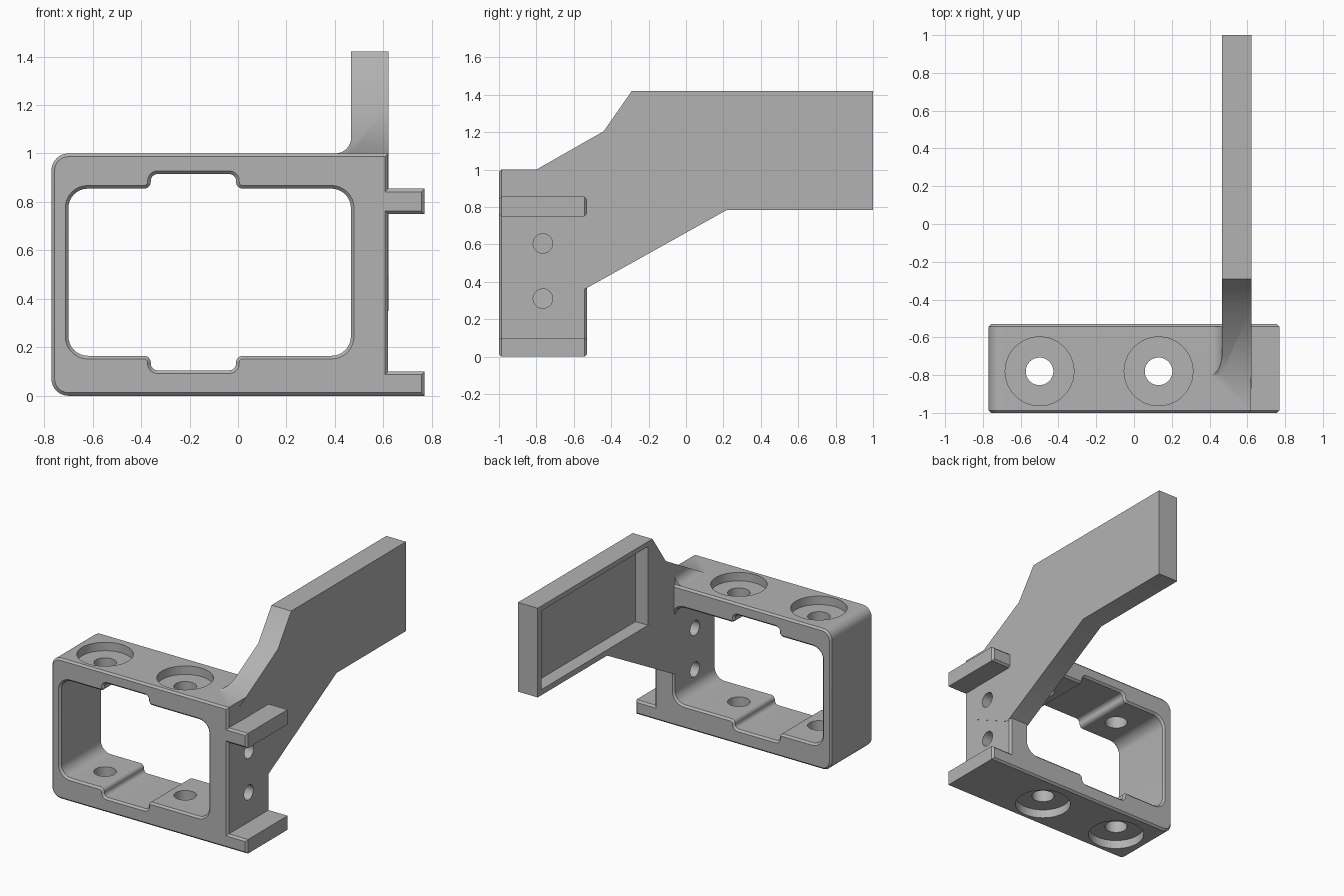
import bpy, bmesh, math
from mathutils import Vector

cube = bpy.data.objects.get("Cube")
if cube:
    bpy.data.objects.remove(cube, do_unlink=True)

grey = bpy.data.materials.new("plain_grey")
grey.use_nodes = True
GREY = (0.45, 0.45, 0.45, 1)
grey.diffuse_color = GREY
grey.node_tree.nodes["Principled BSDF"].inputs["Base Color"].default_value = GREY


def rounded(corners, steps=8):
    """Polygon from (u, v, radius) right-angle corners."""
    out = []
    for i, (u, v, r) in enumerate(corners):
        p = Vector((u, v))
        if not r:
            out.append(p)
            continue
        a = (Vector(corners[i - 1][:2]) - p).normalized()
        b = (Vector(corners[(i + 1) % len(corners)][:2]) - p).normalized()
        for k in range(steps + 1):
            t = math.pi / 2 * k / steps
            out.append(p + (a + b) * r - b * r * math.cos(t) - a * r * math.sin(t))
    return out


def inset(loop, d):
    """Offset a counter-clockwise loop inward by d (outward if negative)."""
    out = []
    for i, p in enumerate(loop):
        e = (p - loop[i - 1]).normalized()
        f = (loop[(i + 1) % len(loop)] - p).normalized()
        n, m = Vector((-e.y, e.x)), Vector((-f.y, f.x))
        out.append(p + (n + m) * d / (1 + n.dot(m)))
    return out


def finish(name, bm):
    bmesh.ops.recalc_face_normals(bm, faces=bm.faces)
    mesh = bpy.data.meshes.new(name)
    bm.to_mesh(mesh)
    bm.free()
    mesh.materials.append(grey)
    ob = bpy.data.objects.new(name, mesh)
    bpy.context.collection.objects.link(ob)
    return ob


def prism(name, loops, start, end, place, chamfer=0):
    """Extrude an outline (and optional hole) with chamfered rims."""
    bm = bmesh.new()
    levels = [(start, chamfer), (end, chamfer)]
    if chamfer:
        levels[1:1] = [(start + chamfer, 0), (end - chamfer, 0)]
    rims = [[], []]
    for index, loop in enumerate(loops):
        rings = []
        for w, d in levels:
            flat = inset(loop, -d if index else d)
            rings.append([bm.verts.new(place(p.x, p.y, w)) for p in flat])
        n = len(loop)
        for lo, hi in zip(rings, rings[1:]):
            for i in range(n):
                j = (i + 1) % n
                bm.faces.new((lo[i], lo[j], hi[j], hi[i]))
        for rim, ring in zip(rims, (rings[0], rings[-1])):
            rim += [bm.edges.get((ring[i - 1], ring[i])) for i in range(n)]
    for rim in rims:
        bmesh.ops.triangle_fill(bm, edges=rim, use_beauty=True, use_dissolve=False)
    return finish(name, bm)


def cylinder(name, centre, radius, depth, axis="Z"):
    bm = bmesh.new()
    bmesh.ops.create_cone(bm, cap_ends=True, segments=48, radius1=radius,
                          radius2=radius, depth=depth)
    ob = finish(name, bm)
    ob.location = centre
    if axis == "X":
        ob.rotation_euler.y = math.pi / 2
    return ob


def combine(target, other, operation):
    """Apply a boolean and discard the helper."""
    other.hide_render = True
    bpy.context.view_layer.objects.active = target
    mod = target.modifiers.new(operation, "BOOLEAN")
    mod.operation, mod.solver, mod.object = operation, "EXACT", other
    bpy.ops.object.modifier_apply(modifier=mod.name)
    bpy.data.objects.remove(other, do_unlink=True)


def along_y(u, v, w):
    return (u, w, v)


def along_x(u, v, w):
    return (w, u, v)


# Rectangular frame with side tabs and a stepped opening
outer = rounded([(-0.77, 0, 0.07), (0.77, 0, 0), (0.77, 0.1, 0), (0.62, 0.1, 0),
                 (0.62, 0.75, 0), (0.77, 0.75, 0), (0.77, 0.855, 0),
                 (0.62, 0.855, 0), (0.62, 1, 0), (-0.77, 1, 0.07)])
L, R, B, T, r, s = -0.7, 0.466, 0.165, 0.855, 0.08, 0.028
nl, nr, nb, nt = -0.36, -0.008, 0.105, 0.915
opening = rounded([(L, B, r), (nl, B, s), (nl, nb, s), (nr, nb, s), (nr, B, s),
                   (R, B, r), (R, T, r), (nr, T, s), (nr, nt, s), (nl, nt, s),
                   (nl, T, s), (L, T, r)])
bracket = prism("bracket", [outer, opening], -1, -0.53, along_y, 0.013)

# Cranked arm running backwards from the side wall
arm_outline = [Vector(p) for p in [
    (-0.87, 0.96), (-0.87, 0.5), (-0.56, 0.35), (0.22, 0.785), (1, 0.785),
    (1, 1.42), (-0.29, 1.42), (-0.44, 1.205)]]
arm = prism("arm", [arm_outline], 0.467, 0.622, along_x)

# Shallow tray in the inner face of the arm
tray = [Vector(p) for p in [(-0.24, 0.825), (0.96, 0.825), (0.96, 1.385), (-0.24, 1.385)]]
combine(arm, prism("tray_cutter", [tray], 0.4, 0.565, along_x), "DIFFERENCE")

# Fillet where the arm meets the frame top, trimmed to the arm's slope
fr = 0.066
fillet_outline = [Vector((0.5, 0.98)), Vector((0.5, 1 + fr))]
for k in range(9):
    t = math.pi / 2 * k / 8
    fillet_outline.append(Vector((0.467 - fr + fr * math.cos(t), 1 + fr - fr * math.sin(t))))
fillet_outline.append(Vector((0.467 - fr, 0.98)))
fillet = prism("fillet", [fillet_outline], -0.9, -0.543, along_y)
slope = [Vector(p) for p in [(-0.87, 0.96), (-0.44, 1.205), (-0.44, 0.96)]]
combine(fillet, prism("slope_trim", [slope], 0.3, 0.6, along_x), "INTERSECT")

combine(bracket, arm, "UNION")
combine(bracket, fillet, "UNION")

# Counterbored holes through top and bottom
for x in (-0.5, 0.13):
    combine(bracket, cylinder("bolt_hole", (x, -0.78, 0.5), 0.073, 1.4), "DIFFERENCE")
    for z in (0, 1):
        combine(bracket, cylinder("counterbore", (x, -0.78, z), 0.182, 0.12), "DIFFERENCE")

# Cross holes through the side wall
for z in (0.31, 0.605):
    combine(bracket, cylinder("side_hole", (0.55, -0.765, z), 0.052, 0.4, "X"), "DIFFERENCE")

bpy.ops.object.select_all(action="DESELECT")
bracket.select_set(True)
bpy.context.view_layer.objects.active = bracket
bpy.ops.object.shade_smooth_by_angle(angle=math.radians(30))
